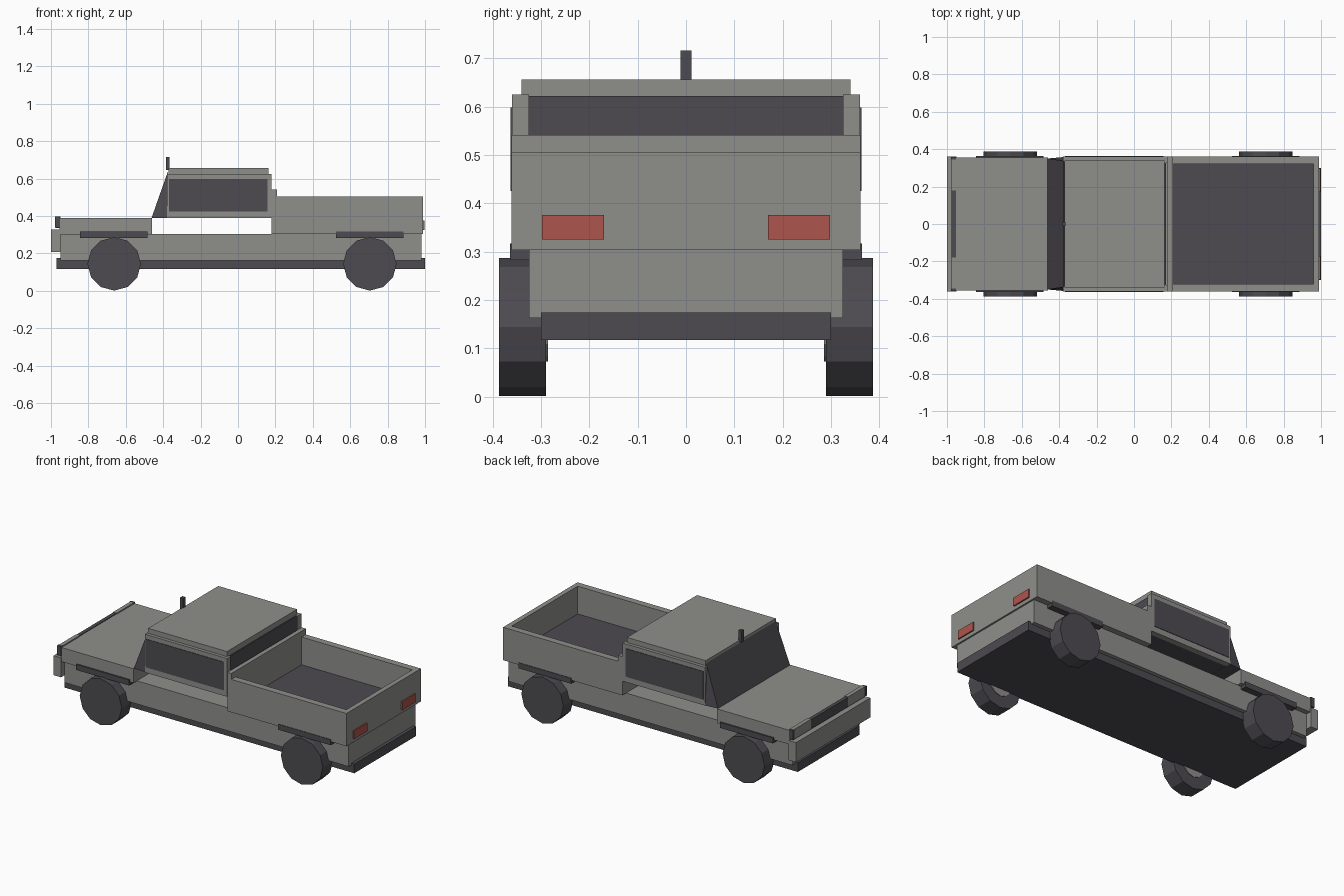
import bpy, bmesh, math

if "Cube" in bpy.data.objects:
    bpy.data.objects.remove(bpy.data.objects["Cube"])


def mat(name, c):
    m = bpy.data.materials.new(name)
    m.diffuse_color = (*c, 1)
    m.use_nodes = True
    m.node_tree.nodes["Principled BSDF"].inputs["Base Color"].default_value = m.diffuse_color
    return m


GRAY = mat("body gray", (0.275, 0.275, 0.26))
DARK = mat("dark trim", (0.075, 0.07, 0.082))
RED = mat("tail red", (0.42, 0.09, 0.075))


def finish(name, bm, m):
    bmesh.ops.recalc_face_normals(bm, faces=bm.faces)
    me = bpy.data.meshes.new(name)
    bm.to_mesh(me)
    bm.free()
    me.materials.append(m)
    ob = bpy.data.objects.new(name, me)
    bpy.context.collection.objects.link(ob)
    return ob


def box(name, m, x, y, z):
    bm = bmesh.new()
    bmesh.ops.create_cube(bm, size=1)
    for v in bm.verts:
        v.co = [r[0] + (c + 0.5) * (r[1] - r[0]) for c, r in zip(v.co, (x, y, z))]
    return finish(name, bm, m)


def pair(name, m, x, y, z):
    box(name + "_right", m, x, (-y[1], -y[0]), z)
    box(name + "_left", m, x, y, z)


def disc(name, m, x, z, r, y0, y1, n=12):
    bm = bmesh.new()
    ring = [bm.verts.new((x + r * math.sin(2 * math.pi * i / n), y0,
                          z + r * math.cos(2 * math.pi * i / n))) for i in range(n)]
    f = bm.faces.new(ring)
    new = bmesh.ops.extrude_face_region(bm, geom=[f])["geom"]
    for v in new:
        if isinstance(v, bmesh.types.BMVert):
            v.co.y = y1
    return finish(name, bm, m)


# Chassis and lower body
box("chassis", DARK, (-0.97, 1.0), (-0.30, 0.30), (0.117, 0.174))
box("lower_body", GRAY, (-0.95, 0.98), (-0.325, 0.325), (0.162, 0.304))

# Nose: hood, bumper, grille, headlights
box("hood", GRAY, (-0.955, -0.46), (-0.355, 0.355), (0.302, 0.389))
box("front_bumper", GRAY, (-1.0, -0.95), (-0.361, 0.361), (0.208, 0.328))
box("grille", DARK, (-0.975, -0.953), (-0.18, 0.18), (0.335, 0.393))
pair("headlight", GRAY, (-0.975, -0.95), (0.18, 0.345), (0.335, 0.396))
pair("side_marker", DARK, (-0.978, -0.952), (0.345, 0.359), (0.338, 0.396))

# Cab: glass core, framed sides, roof, antenna
box("cab_glass", DARK, (-0.375, 0.17), (-0.326, 0.326), (0.391, 0.622))
pair("cab_side", GRAY, (-0.38, 0.178), (0.325, 0.36), (0.39, 0.625))
pair("side_window", DARK, (-0.37, 0.158), (0.358, 0.363), (0.425, 0.598))
box("roof", GRAY, (-0.372, 0.163), (-0.34, 0.34), (0.618, 0.656))
box("antenna", DARK, (-0.385, -0.365), (-0.011, 0.011), (0.645, 0.716))

# Sloping windshield wedge, narrower at the top
bm = bmesh.new()
profile = [(-0.462, 0.39, 0.35), (-0.374, 0.39, 0.358), (-0.374, 0.64, 0.337)]
sides = [[bm.verts.new((x, s * w, z)) for x, z, w in profile] for s in (-1, 1)]
for s in sides:
    bm.faces.new(s)
for i in range(3):
    j = (i + 1) % 3
    bm.faces.new((sides[0][i], sides[0][j], sides[1][j], sides[1][i]))
finish("windshield", bm, DARK)

# Open cargo bed
box("bed_front_wall", GRAY, (0.18, 0.208), (-0.361, 0.361), (0.303, 0.541))
pair("bed_side", GRAY, (0.205, 0.99), (0.32, 0.361), (0.303, 0.505))
box("tailgate", GRAY, (0.96, 0.99), (-0.322, 0.322), (0.303, 0.505))
box("bed_floor", DARK, (0.2, 0.965), (-0.322, 0.322), (0.306, 0.335))
pair("tail_light", RED, (0.985, 0.998), (0.17, 0.298), (0.325, 0.376))

# Wheels, hubs and fender strips
for end, wx, fx in (("front", -0.662, (-0.845, -0.485)), ("rear", 0.705, (0.525, 0.885))):
    pair(end + "_fender", DARK, fx, (0.31, 0.364), (0.283, 0.317))
    for side, s in (("right", -1), ("left", 1)):
        disc(f"{end}_{side}_wheel", DARK, wx, 0.144, 0.143, s * 0.29, s * 0.387)
        disc(f"{end}_{side}_hub", GRAY, wx, 0.144, 0.071, s * 0.286, s * 0.30)
